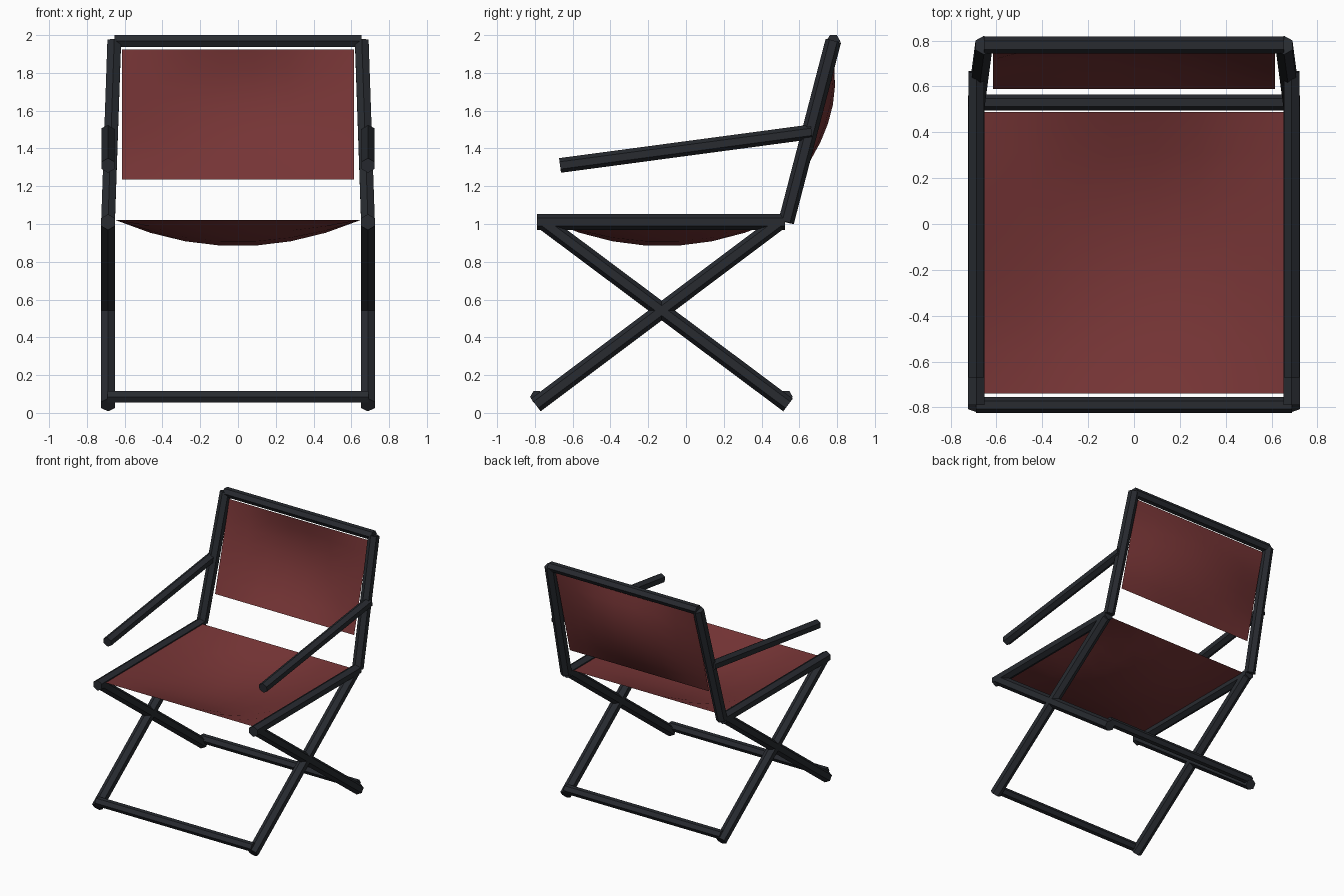
import bpy, bmesh, math
from mathutils import Vector

if "Cube" in bpy.data.objects:
    bpy.data.objects.remove(bpy.data.objects["Cube"])


def material(name, color):
    m = bpy.data.materials.new(name)
    m.diffuse_color = color
    m.use_nodes = True
    m.node_tree.nodes["Principled BSDF"].inputs["Base Color"].default_value = m.diffuse_color
    return m


FRAME = material("dark_metal", (0.021, 0.024, 0.030, 1))
CLOTH = material("red_canvas", (0.18, 0.035, 0.036, 1))


def finish(name, bm, mat):
    bmesh.ops.recalc_face_normals(bm, faces=bm.faces)
    me = bpy.data.meshes.new(name)
    bm.to_mesh(me)
    bm.free()
    me.materials.append(mat)
    ob = bpy.data.objects.new(name, me)
    bpy.context.collection.objects.link(ob)
    return ob


def tube(name, a, b, r):
    """Six-sided bar from a to b, with two corners lying in the YZ plane."""
    a, b = Vector(a), Vector(b)
    d = (b - a).normalized()
    u = Vector((0, 1, 0)) if abs(d.x) > 0.9 else d.cross(Vector((1, 0, 0))).normalized()
    w = d.cross(u)
    bm = bmesh.new()
    rings = []
    for p in (a, b):
        rings.append([bm.verts.new(p + r * (u * math.cos(k * math.pi / 3) + w * math.sin(k * math.pi / 3)))
                      for k in range(6)])
    for k in range(6):
        j = (k + 1) % 6
        bm.faces.new((rings[0][k], rings[0][j], rings[1][j], rings[1][k]))
    bm.faces.new(rings[0])
    bm.faces.new(rings[1])
    return finish(name, bm, FRAME)


def sling(name, half_x, start, end, sag, n=7):
    """Canvas panel between two edges, bulging in the middle by the sag vector."""
    start, end, sag = Vector(start), Vector(end), Vector(sag)
    bm = bmesh.new()
    g = []
    for j in range(n + 1):
        t = j / n
        row = []
        for i in range(n + 1):
            s = i / n
            bulge = 16 * s * (1 - s) * t * (1 - t)
            p = start.lerp(end, t) + sag * bulge
            p.x = half_x * (2 * s - 1)
            row.append(bm.verts.new(p))
        g.append(row)
    for j in range(n):
        for i in range(n):
            bm.faces.new((g[j][i], g[j][i + 1], g[j + 1][i + 1], g[j + 1][i]))
    ob = finish(name, bm, CLOTH)
    for p in ob.data.polygons:
        p.use_smooth = True
    return ob


# Side frames: crossed legs, seat rail, back post and armrest on each side
for side, s in (("left", -1), ("right", 1)):
    x = 0.688 * s
    tube(side + "_leg_to_back", (x, -0.795, 0.042), (x, 0.495, 1.01), 0.042)
    tube(side + "_leg_to_front", (x, 0.54, 0.042), (x, -0.755, 1.01), 0.042)
    tube(side + "_seat_rail", (x, -0.79, 1.01), (x, 0.525, 1.01), 0.042)
    tube(side + "_back_post", (x, 0.53, 1.01), (0.655 * s, 0.78, 1.97), 0.042)
    tube(side + "_armrest", (x, -0.667, 1.31), (x, 0.665, 1.488), 0.039)

# Cross bars
tube("front_foot_bar", (-0.69, -0.79, 0.085), (0.69, -0.79, 0.085), 0.035)
tube("back_foot_bar", (-0.69, 0.53, 0.085), (0.69, 0.53, 0.085), 0.035)
tube("top_back_bar", (-0.655, 0.78, 1.968), (0.655, 0.78, 1.968), 0.037)

# Canvas
sling("seat", 0.652, (0, -0.74, 1.022), (0, 0.488, 1.022), (0, 0, -0.142))
sling("backrest", 0.615, (0, 0.588, 1.235), (0, 0.768, 1.925), (0, 0.09, 0))
